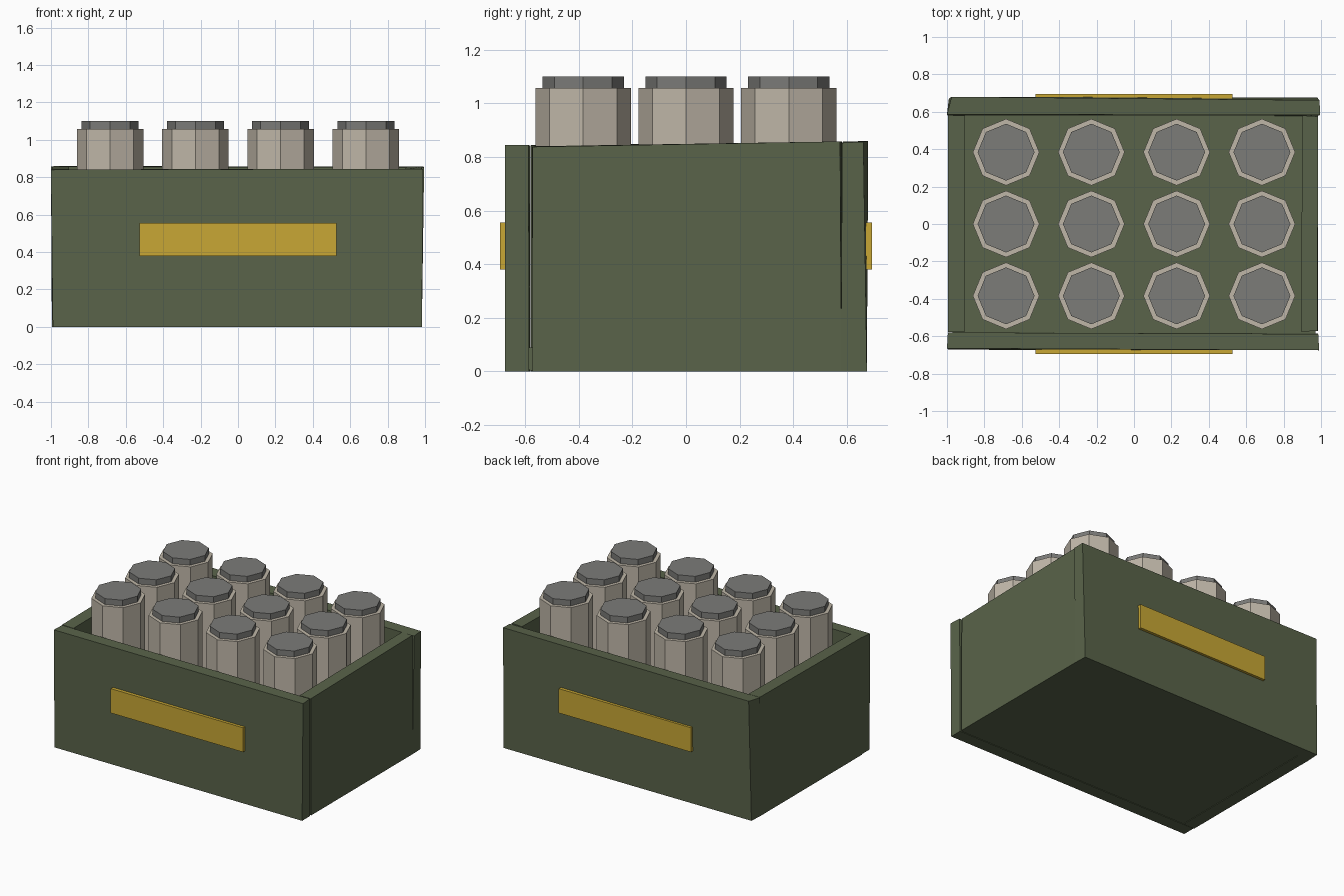
import bpy, bmesh, math

if "Cube" in bpy.data.objects:
    bpy.data.objects.remove(bpy.data.objects["Cube"])


def material(name, rgb):
    m = bpy.data.materials.new(name)
    m.diffuse_color = (*rgb, 1)
    m.use_nodes = True
    m.node_tree.nodes["Principled BSDF"].inputs["Base Color"].default_value = m.diffuse_color
    return m


GREEN = material("olive_paint", (0.10, 0.125, 0.068))
YELLOW = material("yellow_label", (0.58, 0.39, 0.035))
BEIGE = material("beige_body", (0.52, 0.47, 0.39))
GREY = material("grey_cap", (0.20, 0.20, 0.19))


def prism(name, plan, z0, tops, mat, foot=None):
    """Closed prism: plan outline at the top, optional different outline at the foot."""
    bm = bmesh.new()
    low = [bm.verts.new((x, y, z0)) for x, y in (foot or plan)]
    high = [bm.verts.new((x, y, z)) for (x, y), z in zip(plan, tops)]
    bm.faces.new(low[::-1])
    bm.faces.new(high)
    n = len(plan)
    for i in range(n):
        j = (i + 1) % n
        bm.faces.new((low[i], low[j], high[j], high[i]))
    bmesh.ops.recalc_face_normals(bm, faces=bm.faces)
    me = bpy.data.meshes.new(name)
    bm.to_mesh(me)
    bm.free()
    me.materials.append(mat)
    ob = bpy.data.objects.new(name, me)
    bpy.context.collection.objects.link(ob)
    return ob


def rect(x0, x1, y0, y1):
    return [(x0, y0), (x1, y0), (x1, y1), (x0, y1)]


def octagon(cx, cy, r):
    return [(cx + r * math.cos(i * math.pi / 4), cy + r * math.sin(i * math.pi / 4))
            for i in range(8)]


# Crate floor
prism("crate_floor", rect(-0.97, 0.97, -0.65, 0.65), 0.004, [0.09] * 4, GREEN)

# Slightly crooked wall panels
prism("front_wall", [(-1.0, -0.665), (0.99, -0.675), (0.985, -0.588), (-0.995, -0.58)],
      0.0, [0.84, 0.845, 0.845, 0.842], GREEN,
      foot=[(-0.99, -0.672), (0.983, -0.675), (0.983, -0.585), (-0.99, -0.58)])
prism("back_wall", [(-1.0, 0.585), (0.995, 0.583), (0.992, 0.662), (-0.975, 0.68)],
      0.0, [0.857, 0.853, 0.857, 0.86], GREEN,
      foot=[(-0.995, 0.58), (0.983, 0.578), (0.98, 0.675), (-0.99, 0.67)])
prism("right_wall", [(0.893, -0.575), (0.98, -0.572), (0.985, 0.575), (0.9, 0.58)],
      0.0, [0.84, 0.838, 0.858, 0.857], GREEN,
      foot=[(0.895, -0.572), (0.983, -0.572), (0.983, 0.58), (0.9, 0.58)])
prism("left_wall", [(-0.995, -0.578), (-0.905, -0.578), (-0.903, 0.58), (-0.995, 0.582)],
      0.0, [0.845, 0.843, 0.855, 0.857], GREEN)

# Yellow labels on front and back
for name, s in (("front_label", -1), ("back_label", 1)):
    prism(name, rect(-0.527, 0.527, *sorted((s * 0.65, s * 0.695))),
          0.38, [0.555] * 4, YELLOW)

# Canisters in a 4 x 3 grid, each with an eight-sided body and cap
for row in range(3):
    for col in range(4):
        cx, cy = (col - 1.5) * 0.456, (row - 1) * 0.384
        tag = f"{row + 1}_{col + 1}"
        prism("canister_body_" + tag, octagon(cx, cy, 0.178), 0.09, [1.058] * 8, BEIGE)
        prism("canister_cap_" + tag, octagon(cx, cy, 0.152), 1.05, [1.10] * 8, GREY)
